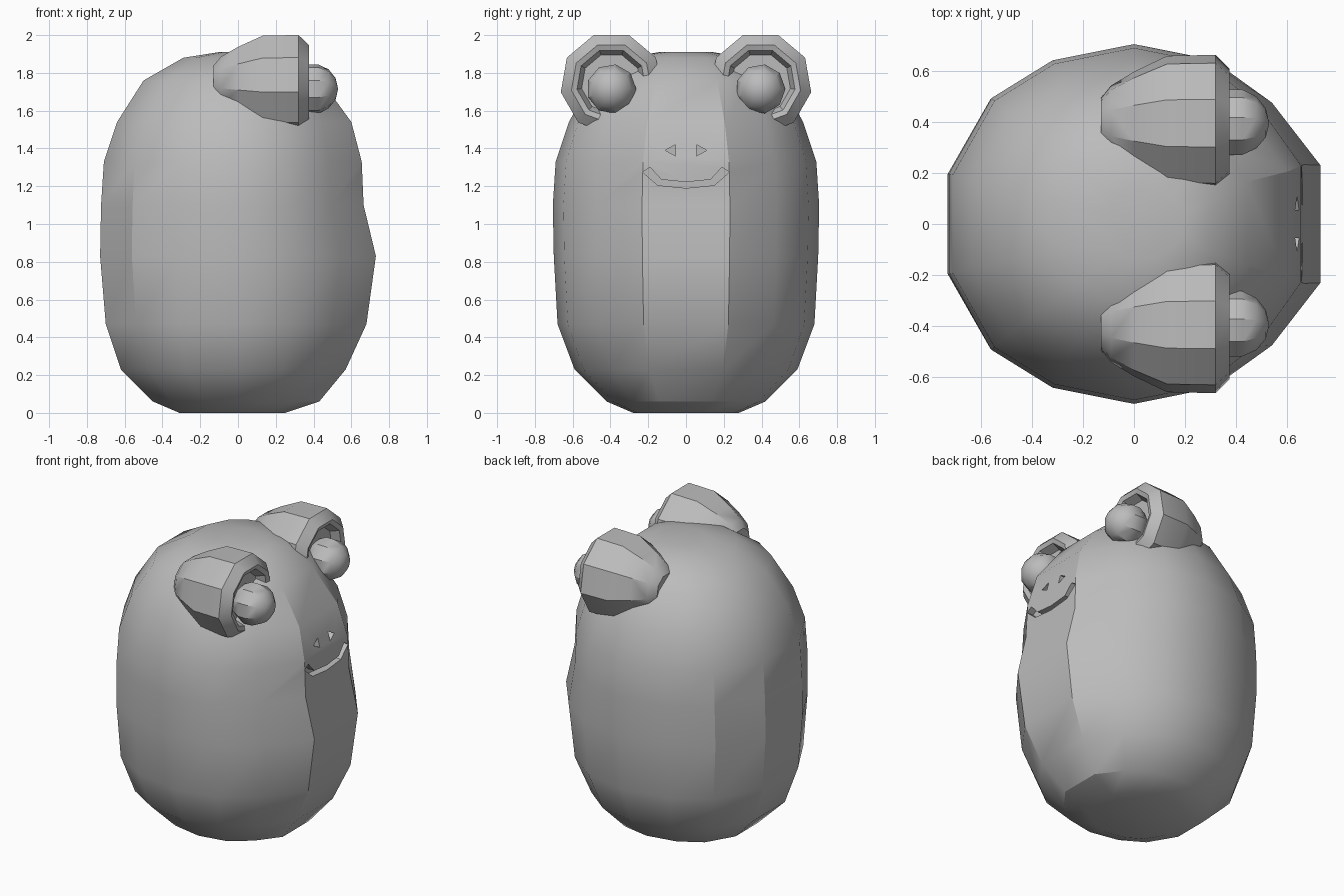
import bpy, bmesh, math
from mathutils import Matrix

cube = bpy.data.objects.get("Cube")
if cube:
    bpy.data.objects.remove(cube, do_unlink=True)

grey = bpy.data.materials.new("plain_grey")
grey.use_nodes = True
grey.diffuse_color = (0.5, 0.5, 0.5, 1)
grey.node_tree.nodes["Principled BSDF"].inputs["Base Color"].default_value = (0.5, 0.5, 0.5, 1)


def finish(name, bm):
    bmesh.ops.recalc_face_normals(bm, faces=bm.faces)
    mesh = bpy.data.meshes.new(name)
    bm.to_mesh(mesh)
    bm.free()
    mesh.materials.append(grey)
    obj = bpy.data.objects.new(name, mesh)
    bpy.context.collection.objects.link(obj)
    return obj


def activate(obj):
    bpy.ops.object.select_all(action='DESELECT')
    obj.select_set(True)
    bpy.context.view_layer.objects.active = obj


def smooth(obj, degrees):
    activate(obj)
    bpy.ops.object.shade_smooth_by_angle(angle=math.radians(degrees))


def loft(name, rings):
    """Skin a list of closed rings and cap both ends."""
    bm = bmesh.new()
    loops = [[bm.verts.new(p) for p in ring] for ring in rings]
    for a, b in zip(loops, loops[1:]):
        n = len(a)
        for i in range(n):
            bm.faces.new((a[i], a[(i + 1) % n], b[(i + 1) % n], b[i]))
    bm.faces.new(loops[0])
    bm.faces.new(loops[-1])
    return finish(name, bm)


def prism(name, outline, x0, x1):
    """Extrude a (y, z) outline along x."""
    return loft(name, [[(x, y, z) for y, z in outline] for x in (x0, x1)])


# Body: fourteen-sided section, flat at the face and back
half = [(1, .33), (.74, .68), (.42, .92), (0, 1), (-.44, .91), (-.77, .70), (-1, .28)]
section = half + [(x, -y) for x, y in reversed(half)]
levels = [  # height, back depth, front depth, half width
    (0, .31, .25, .28), (.06, .45, .43, .42), (.23, .62, .57, .59),
    (.47, .70, .68, .68), (.83, .73, .73, .70), (1.10, .725, .665, .705),
    (1.33, .71, .655, .69), (1.54, .64, .60, .62), (1.76, .50, .44, .50),
    (1.88, .29, .30, .32), (1.91, .10, .20, .14)]
body = loft("body", [[(x * (front if x > 0 else back), y * width, z) for x, y in section]
                     for z, back, front, width in levels])

# Mouth and nostrils, cut into the face
upper = [(-.19, 1.30), (-.13, 1.235), (0, 1.222), (.13, 1.235), (.19, 1.30)]
lower = [(.23, 1.275), (.15, 1.205), (0, 1.19), (-.15, 1.205), (-.23, 1.275)]
cutters = [prism("mouth_cutter", upper + lower, .61, .80)]
for s in (-1, 1):
    nostril = [(s * .055, 1.36), (s * .055, 1.42), (s * .11, 1.39)]
    cutters.append(prism("nostril_cutter", nostril, .58, .80))
activate(body)
for cutter in cutters:
    cutter.hide_render = True
    mod = body.modifiers.new("cut", 'BOOLEAN')
    mod.operation = 'DIFFERENCE'
    mod.solver = 'EXACT'
    mod.object = cutter
    bpy.ops.object.modifier_apply(modifier=mod.name)
    bpy.data.objects.remove(cutter, do_unlink=True)
smooth(body, 28)

# Eyes: domed sockets with a hollow rim and a ball inside
profile = [(-.13, .10), (-.09, .15), (.0, .205), (.13, .268), (.32, .272),
           (.375, .215), (.365, .185), (.31, .16)]
sides = 9
for side, s in (("far", 1), ("near", -1)):
    rings = []
    for x, r in profile:
        ring = []
        for i in range(sides):
            a = math.tau * (i + .5) / sides + math.pi / 2
            ring.append((x, s * (.395 + r * math.cos(a)), 1.745 + r * math.sin(a)))
        rings.append(ring)
    smooth(loft(side + "_eye_socket", rings), 30)

    bm = bmesh.new()
    turn = Matrix.Translation((.395, s * .395, 1.715)) @ Matrix.Rotation(math.pi / 2, 4, 'Y')
    bmesh.ops.create_uvsphere(bm, u_segments=9, v_segments=7, radius=.135, matrix=turn)
    smooth(finish(side + "_eyeball", bm), 35)
